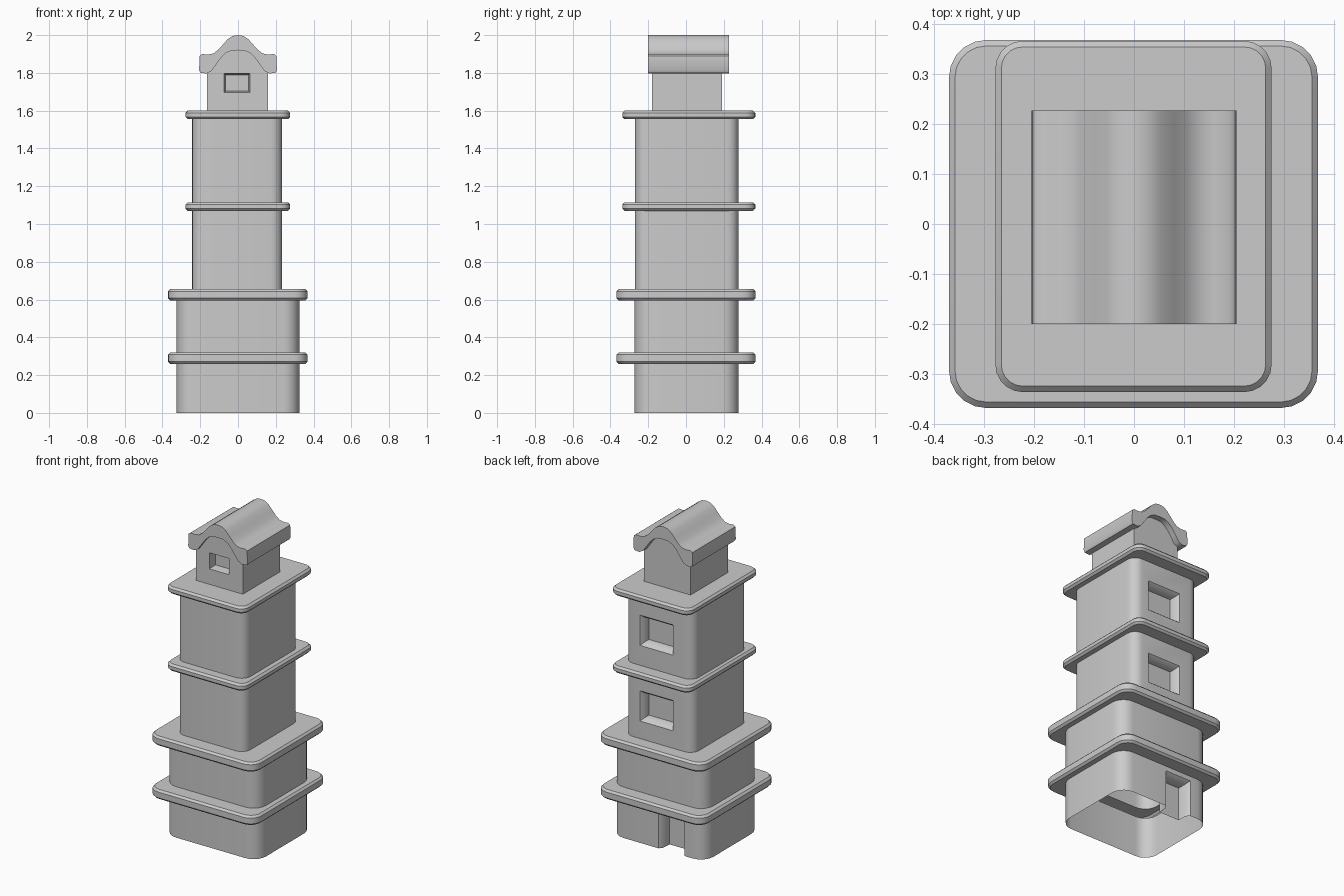
import bpy, bmesh, math
from mathutils import Vector

if "Cube" in bpy.data.objects:
    bpy.data.objects.remove(bpy.data.objects["Cube"])


def make_object(name, bm):
    bmesh.ops.recalc_face_normals(bm, faces=bm.faces)
    mesh = bpy.data.meshes.new(name)
    bm.to_mesh(mesh)
    bm.free()
    obj = bpy.data.objects.new(name, mesh)
    bpy.context.collection.objects.link(obj)
    return obj


def activate(obj):
    bpy.ops.object.select_all(action='DESELECT')
    obj.select_set(True)
    bpy.context.view_layer.objects.active = obj


def rounded_rect(x0, x1, y0, y1, r, z, seg=5):
    pts = []
    corners = [(x1 - r, y1 - r), (x0 + r, y1 - r), (x0 + r, y0 + r), (x1 - r, y0 + r)]
    for i, (cx, cy) in enumerate(corners):
        for k in range(seg + 1):
            a = math.radians(90 * i + 90 * k / seg)
            pts.append(Vector((cx + r * math.cos(a), cy + r * math.sin(a), z)))
    return pts


def loft(name, rings):
    bm = bmesh.new()
    loops = [[bm.verts.new(p) for p in ring] for ring in rings]
    for a, b in zip(loops, loops[1:]):
        n = len(a)
        for i in range(n):
            bm.faces.new((a[i], a[(i + 1) % n], b[(i + 1) % n], b[i]))
    bm.faces.new(loops[0])
    bm.faces.new(loops[-1])
    return make_object(name, bm)


def recess(target, x0, x1, z0, z1, y_face, depth, out, rim=0.02):
    # Tapered cutter: wider at the wall, narrower at the back of the niche
    def rect(y, g):
        return [Vector(p) for p in ((x0 - g, y, z0 - g), (x1 + g, y, z0 - g),
                                    (x1 + g, y, z1 + g), (x0 - g, y, z1 + g))]
    cutter = loft("niche_cutter", [rect(y_face + out * 0.05, rim), rect(y_face, rim),
                                   rect(y_face - out * 0.02, 0.004),
                                   rect(y_face - out * depth, 0)])
    cutter.hide_render = True
    mod = target.modifiers.new("niche", 'BOOLEAN')
    mod.operation, mod.solver, mod.object = 'DIFFERENCE', 'EXACT', cutter
    activate(target)
    bpy.ops.object.modifier_apply(modifier=mod.name)
    bpy.data.objects.remove(cutter)


def smooth(obj, angle=40):
    activate(obj)
    bpy.ops.object.shade_smooth_by_angle(angle=math.radians(angle))


# Tower walls and ledges as one stacked loft
LOW = (-0.325, 0.325, -0.272, 0.278, 0.085)
HIGH = (-0.243, 0.234, -0.27, 0.278, 0.06)
WIDE = (-0.371, 0.369, -0.369, 0.369, 0.075)
NARROW = (-0.278, 0.276, -0.337, 0.367, 0.055)


def ledge(below, rect, above, z0, z1):
    x0, x1, y0, y1, r = rect
    g = 0.012
    inner = (x0 + g, x1 - g, y0 + g, y1 - g, r - g)
    return [(below, z0), (inner, z0), (rect, z0 + g), (rect, z1 - g), (inner, z1), (above, z1)]


levels = [(LOW, 0.0)]
levels += ledge(LOW, WIDE, LOW, 0.26, 0.32)
levels += ledge(LOW, WIDE, HIGH, 0.595, 0.655)
levels += ledge(HIGH, NARROW, HIGH, 1.07, 1.115)
levels += ledge(HIGH, NARROW, HIGH, 1.555, 1.6)
tower = loft("tower", [rounded_rect(*rect, z) for rect, z in levels])

# Two back windows and the back door
for zc in (0.86, 1.335):
    recess(tower, -0.085, 0.105, zc - 0.075, zc + 0.075, 0.278, 0.06, 1)
recess(tower, -0.165, -0.025, -0.1, 0.21, 0.278, 0.08, 1)

# Open underside
bm = bmesh.new()
bm.from_mesh(tower.data)
bottom = [f for f in bm.faces if all(v.co.z < 0.001 for v in f.verts)]
bmesh.ops.delete(bm, geom=bottom, context='FACES')
bm.to_mesh(tower.data)
bm.free()
smooth(tower)


def extrude_profile(name, profile, y0, y1):
    return loft(name, [[Vector((x, y, z)) for x, z in profile] for y in (y0, y1)])


# Top room with gabled walls and a front window
room = extrude_profile("top_room", [(-0.165, 1.595), (0.16, 1.595), (0.16, 1.83), (0.10, 1.88),
                                    (0.04, 1.93), (-0.04, 1.93), (-0.10, 1.88), (-0.165, 1.83)],
                       -0.18, 0.19)
recess(room, -0.065, 0.055, 1.705, 1.79, -0.18, 0.05, -1, 0.008)
smooth(room, 30)

# Curved roof with upturned eaves
half_top = [(0.0, 2.0), (0.03, 1.995), (0.055, 1.978), (0.08, 1.95), (0.105, 1.922),
            (0.13, 1.903), (0.16, 1.897), (0.19, 1.9), (0.203, 1.89)]
half_low = [(0.206, 1.815), (0.198, 1.8), (0.165, 1.797), (0.14, 1.81), (0.115, 1.845),
            (0.09, 1.88), (0.065, 1.905), (0.035, 1.918), (0.0, 1.92)]
right = half_top + half_low
left = [(-x, z) for x, z in reversed(right[1:-1])]
roof = extrude_profile("roof", right + left, -0.2, 0.228)
smooth(roof, 50)
